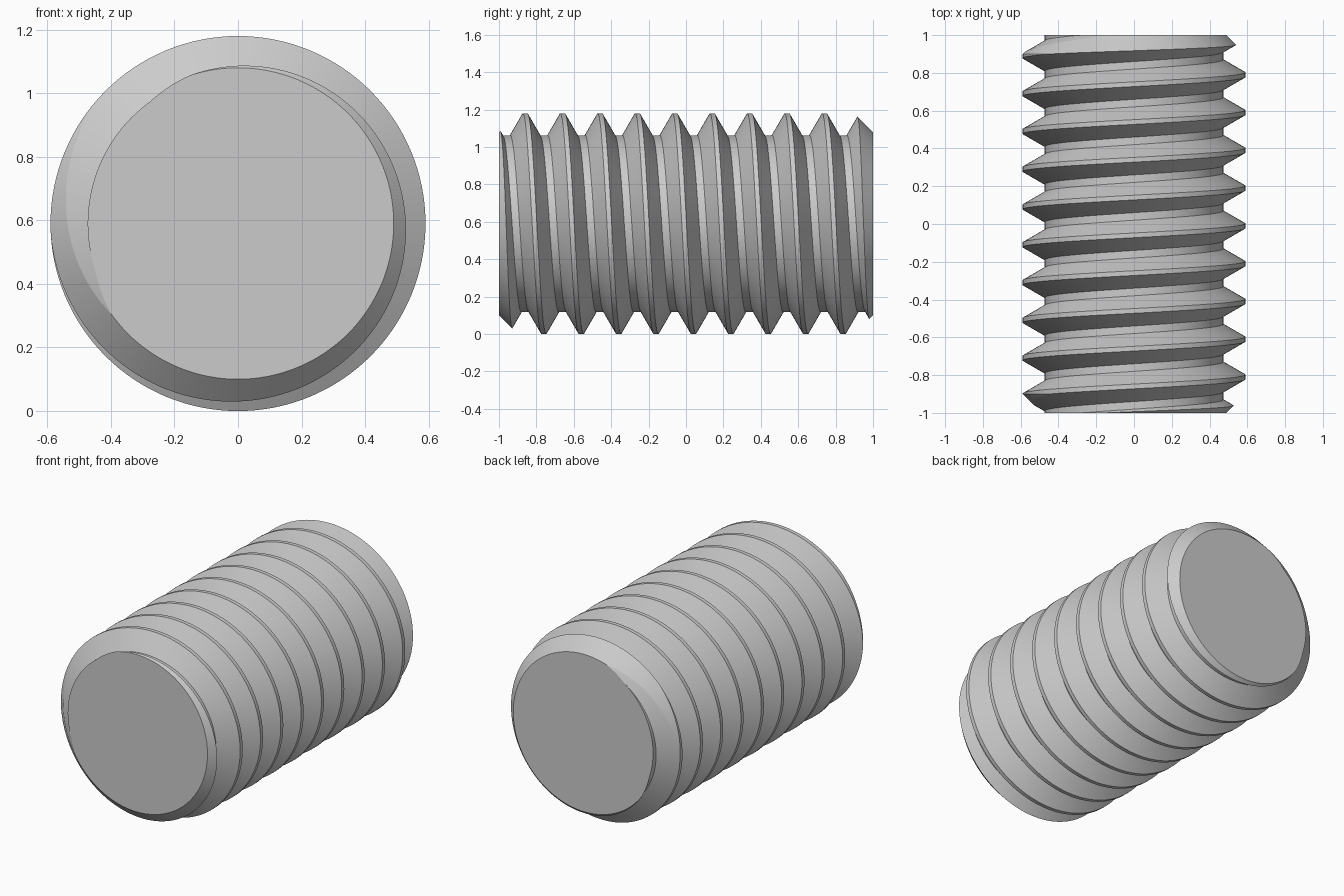
import bpy, bmesh
from math import sin, cos, pi, radians

if "Cube" in bpy.data.objects:
    bpy.data.objects.remove(bpy.data.objects["Cube"], do_unlink=True)

AXIS_Z = 0.59                 # height of the rod axis
CREST, ROOT = 0.59, 0.473     # thread radii
PITCH, CREST_AT = 0.2, 0.14   # lead, and a crest position along the top
HALF, END_R = 1.0, 0.49       # half length, radius of the end faces
SEG, TURNS = 128, 13


def ring_point(r, a, y):
    """Point at radius r, angle a from the top towards +x."""
    return (r * sin(a), y, AXIS_Z + r * cos(a))


def make_object(name, bm):
    bmesh.ops.recalc_face_normals(bm, faces=bm.faces[:])
    mesh = bpy.data.meshes.new(name)
    bm.to_mesh(mesh)
    bm.free()
    obj = bpy.data.objects.new(name, mesh)
    bpy.context.collection.objects.link(obj)
    return obj


# Helical thread: one 60 degree tooth swept round the axis, overlong at both ends
flat = PITCH / 16
flank = (CREST - ROOT) * 0.577
tooth = [(-flat - flank, ROOT), (-flat, CREST), (flat, CREST), (flat + flank, ROOT)]
steps = SEG * TURNS
start = CREST_AT - 7 * PITCH

bm = bmesh.new()
rows = []
for k, (dy, r) in enumerate(tooth):
    count = steps + 1 + (SEG if k == 0 else 0)
    rows.append([bm.verts.new(ring_point(r, 2 * pi * i / SEG, start + dy + PITCH * i / SEG))
                 for i in range(count)])
rows.append(rows[0][SEG:])    # the next turn begins where this one ends
for low, high in zip(rows, rows[1:]):
    for i in range(steps):
        bm.faces.new((low[i], high[i], high[i + 1], low[i + 1]))
for i in (0, steps):          # close both ends with a fan
    hub = bm.verts.new((0, rows[0][i].co.y + PITCH / 2, AXIS_Z))
    rim = rows[0][i:i + SEG + 1] + [rows[k][i] for k in (3, 2, 1)]
    for a, b in zip(rim, rim[1:] + rim[:1]):
        bm.faces.new((hub, a, b))
rod = make_object("threaded_rod", bm)

# Chamfered envelope that trims the thread to length
bm = bmesh.new()
bevel = 0.2
rings = [[bm.verts.new(ring_point(r, 2 * pi * i / SEG, y)) for i in range(SEG)]
         for y, r in ((-HALF, END_R), (bevel - HALF, END_R + bevel),
                      (HALF - bevel, END_R + bevel), (HALF, END_R))]
for low, high in zip(rings, rings[1:]):
    for i in range(SEG):
        j = (i + 1) % SEG
        bm.faces.new((low[i], high[i], high[j], low[j]))
bm.faces.new(rings[0])
bm.faces.new(rings[-1])
cutter = make_object("end_trimmer", bm)
cutter.hide_render = True

trim = rod.modifiers.new("trim_ends", "BOOLEAN")
trim.operation = "INTERSECT"
trim.solver = "EXACT"
trim.object = cutter
bpy.ops.object.select_all(action="DESELECT")
rod.select_set(True)
bpy.context.view_layer.objects.active = rod
bpy.ops.object.modifier_apply(modifier=trim.name)
bpy.data.objects.remove(cutter, do_unlink=True)

# Plain grey metal
grey = bpy.data.materials.new("light_grey")
grey.use_nodes = True
colour = (0.6, 0.6, 0.6, 1)
grey.diffuse_color = colour
grey.node_tree.nodes["Principled BSDF"].inputs["Base Color"].default_value = colour
rod.data.materials.clear()
rod.data.materials.append(grey)
bpy.ops.object.shade_smooth_by_angle(angle=radians(10))
